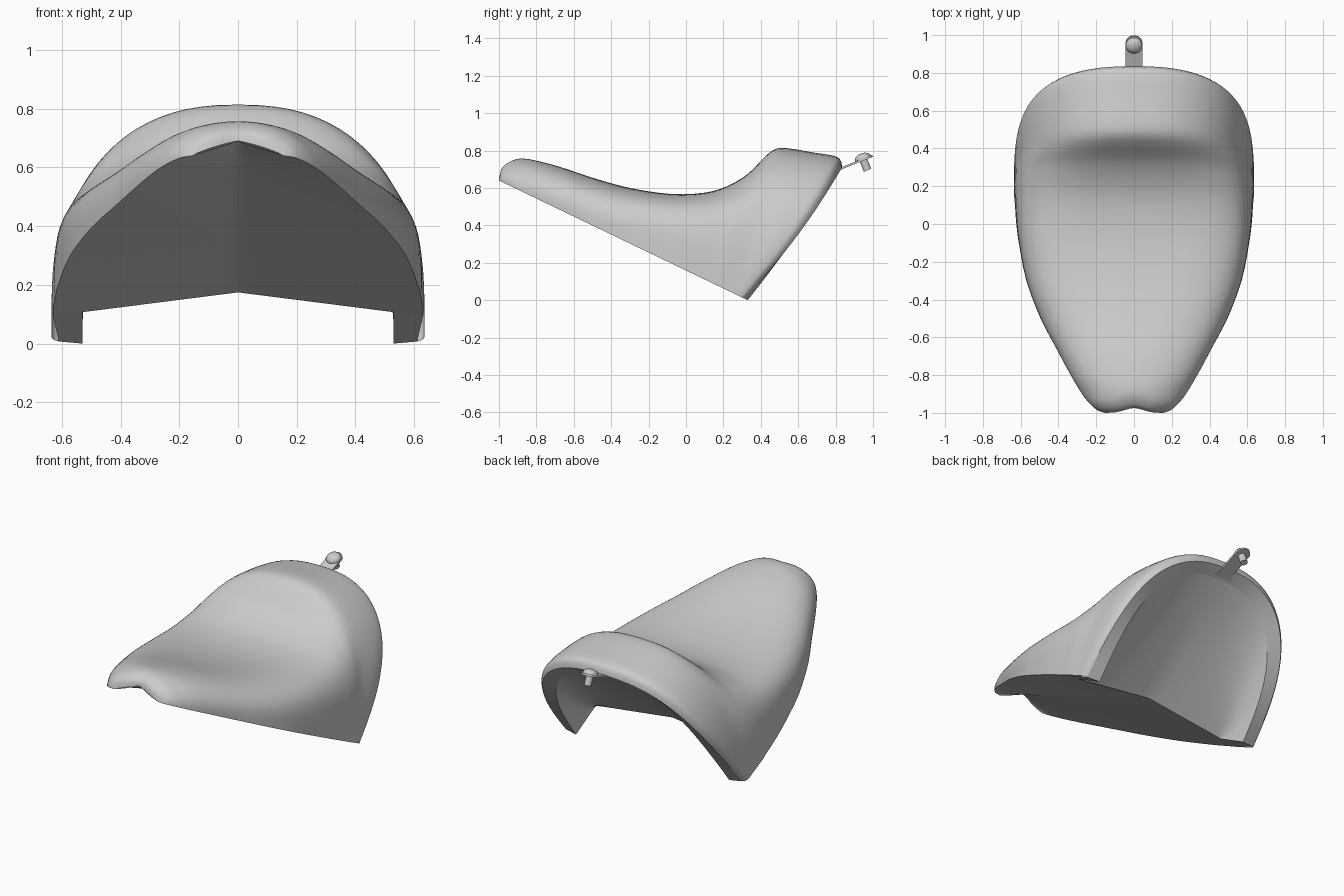
import bpy, bmesh, math
from mathutils import Matrix

if "Cube" in bpy.data.objects:
    bpy.data.objects.remove(bpy.data.objects["Cube"])

SEG = 44
PANEL_END = 0.134


def finish(name, bm, angle=40):
    bmesh.ops.recalc_face_normals(bm, faces=bm.faces)
    me = bpy.data.meshes.new(name)
    bm.to_mesh(me)
    bm.free()
    ob = bpy.data.objects.new(name, me)
    bpy.context.collection.objects.link(ob)
    bpy.ops.object.select_all(action='DESELECT')
    ob.select_set(True)
    bpy.context.view_layer.objects.active = ob
    bpy.ops.object.shade_smooth_by_angle(angle=math.radians(angle))
    return ob


def skin(bm, rows):
    grid = [[bm.verts.new(p) for p in r] for r in rows]
    for a, b in zip(grid, grid[1:]):
        for i in range(len(a) - 1):
            bm.faces.new((a[i], a[i + 1], b[i + 1], b[i]))


def smooth(rows, n=3):
    out = []
    for i in range(len(rows) - 1):
        p = [rows[max(0, min(len(rows) - 1, i + k))] for k in (-1, 0, 1, 2)]
        for j in range(n):
            t = j / n
            out.append([0.5 * (2 * b + (c - a) * t + (2 * a - 5 * b + 4 * c - d) * t * t
                               + (3 * b - a - 3 * c + d) * t ** 3) for a, b, c, d in zip(*p)])
    return out + [list(rows[-1])]


def base_z(y):
    return 0.64 - 0.481 * (y + 1)


def notch(x, y):
    fade = max(0, 1 - (y + 1) / 0.2)
    return 0.025 * fade * math.exp(-(x / 0.07) ** 2)


def section(by, ty, tz, w, n):
    pts = []
    for i in range(SEG + 1):
        a = math.pi * i / SEG
        c, q = math.cos(a), max(0, math.sin(a))
        x = w * math.copysign(abs(c) ** (2 / n), c)
        s = q ** (2 / n) if 0 < i < SEG else 0
        y = by + (ty - by) * s
        bow = 0.03 * math.sin(math.pi * s) * max(0, min(1, by / 0.3))
        pts.append((x, y + bow + notch(x, y), base_z(by) + (tz - base_z(by)) * s))
    return pts


def panel_z(x, y, w):
    lift = 0.05 + 0.03 * (y + 1) / (PANEL_END + 1)
    return base_z(y) + lift * (1 - abs(x) / w)


# Cushion sections: bottom y, top y, top z, half width, roundness
rows = [
    (-1.0, -1.0, .69, .155, 1.2), (-.985, -.99, .72, .195, 1.7), (-.95, -.95, .745, .235, 2),
    (-.9, -.9, .757, .275, 2), (-.8, -.82, .75, .335, 2.2), (-.65, -.68, .715, .415, 2.4),
    (-.5, -.5, .655, .495, 2.8), (-.3, -.3, .60, .57, 3.5), (-.1, -.08, .568, .61, 4.2),
    (.02, .1, .575, .625, 4), (.1, .22, .61, .63, 3.6), (.15, .33, .675, .635, 3),
    (.2, .41, .755, .635, 2.6), (.24, .47, .805, .635, 2.4), (.265, .54, .813, .635, 2.4),
    (.28, .68, .79, .635, 2.5), (.295, .79, .772, .632, 2.5), (.305, .825, .75, .625, 2.5),
    (.315, .835, .71, .61, 2.5)]
sections = smooth(rows)
bm = bmesh.new()
skin(bm, [section(*r) for r in sections])
finish("seat_cushion", bm, 60)

# Inward lip around the rear arch
arch = section(.33, .765, .67, .53, 2.5)
bm = bmesh.new()
skin(bm, [section(*rows[-1]), arch])
finish("rear_lip", bm)

# Cavity wall sloping from the arch down to the rear edge of the underside
bm = bmesh.new()
edge = [(x, PANEL_END, panel_z(x, PANEL_END, .63)) for x, y, z in arch]
skin(bm, [[tuple(p + (q - p) * k / 4 for p, q in zip(a, b)) for a, b in zip(arch, edge)]
          for k in range(5)])
finish("cavity_wall", bm, 60)

# Underside panel, creased along the middle
bm = bmesh.new()
panel = []
for by, w in [(r[0], r[3]) for r in sections if r[0] < .1] + [(PANEL_END, .63)]:
    xs = [w * (1 - i / 12) for i in range(25)]
    panel.append([(x, by + notch(x, by), panel_z(x, by, w)) for x in xs])
skin(bm, panel)
# Side rails carrying the underside on to the rear tips
for s in (-1, 1):
    skin(bm, [[(s * .53, PANEL_END, panel_z(.53, PANEL_END, .63)),
               (s * .63, PANEL_END, base_z(PANEL_END))],
              [(s * .53, .33, base_z(.33)), (s * .61, .315, base_z(.315))]])
finish("underside_panel", bm, 40)

# Mounting tab with a wide foot and rounded end, tilted upward to the rear
tilt = Matrix.Translation((0, .955, .755)) @ Matrix.Rotation(math.radians(22), 4, 'X')
bm = bmesh.new()
half = [(.09, -.25), (.085, -.20), (.045, -.17)]
half += [(.045 * math.cos(a), .045 * math.sin(a)) for a in [math.pi * k / 16 for k in range(8)]]
outline = half + [(0, .045)] + [(-x, y) for x, y in reversed(half)]
face = bm.faces.new([bm.verts.new((x, y, -.006)) for x, y in outline])
top = bmesh.ops.extrude_face_region(bm, geom=[face])
bmesh.ops.translate(bm, vec=(0, 0, .012),
                    verts=[v for v in top['geom'] if isinstance(v, bmesh.types.BMVert)])
bmesh.ops.transform(bm, matrix=tilt, verts=bm.verts)
finish("mounting_tab", bm)

# Bolt: domed head above the tab, shaft below, spun from one profile
bm = bmesh.new()
prof = [(0, -.062), (.021, -.062), (.021, .004), (.044, .004), (.044, .012),
        (.036, .024), (.02, .032), (0, .035)]
skin(bm, [[(r * math.cos(2 * math.pi * k / 20), r * math.sin(2 * math.pi * k / 20), z)
           for k in range(21)] for r, z in prof])
bmesh.ops.remove_doubles(bm, verts=bm.verts, dist=1e-5)
bmesh.ops.transform(bm, matrix=tilt @ Matrix.Translation((0, -.008, 0)), verts=bm.verts)
finish("mounting_bolt", bm)
